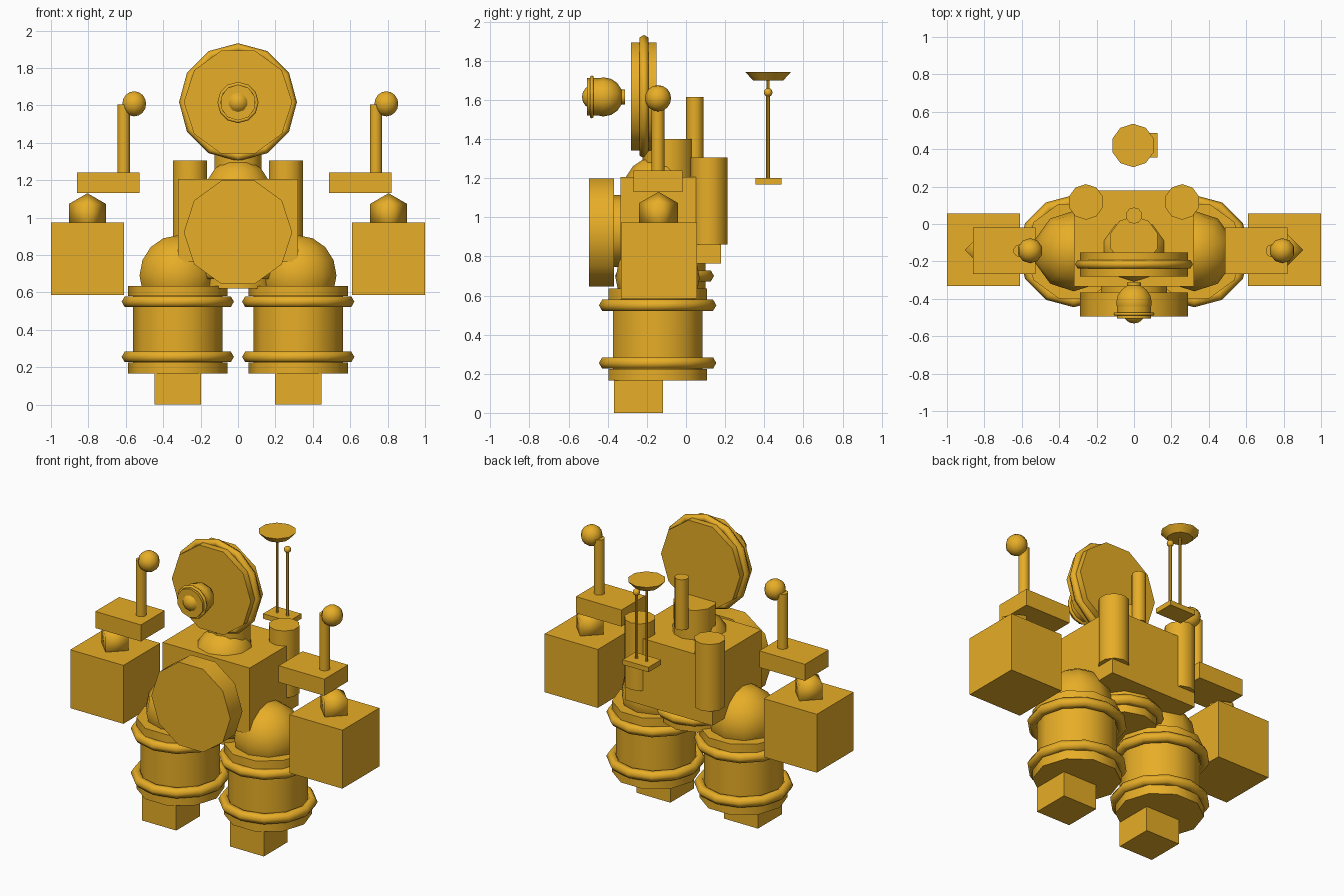
import bpy
from math import pi, radians

if "Cube" in bpy.data.objects:
    bpy.data.objects.remove(bpy.data.objects["Cube"])

paint = bpy.data.materials.new("orange_paint")
paint.diffuse_color = (0.80, 0.42, 0.02, 1)
paint.use_nodes = True
paint.node_tree.nodes["Principled BSDF"].inputs["Base Color"].default_value = paint.diffuse_color


def finish(name, loc, rot=(0, 0, 0), scale=(1, 1, 1), smooth=None):
    o = bpy.context.object
    o.name = name
    o.location, o.rotation_euler, o.scale = loc, rot, scale
    o.data.materials.append(paint)
    if smooth:
        bpy.ops.object.shade_smooth_by_angle(angle=radians(smooth))
    return o


def box(name, x, y, z):
    """Box from (min, max) pairs."""
    bpy.ops.mesh.primitive_cube_add(size=1)
    r = (x, y, z)
    return finish(name, [(a + b) / 2 for a, b in r], scale=[b - a for a, b in r])


def rod(name, x, y, z0, z1, r, r2=None, n=10, turn=0):
    """Upright cylinder or truncated cone."""
    bpy.ops.mesh.primitive_cone_add(vertices=n, radius1=r, radius2=r if r2 is None else r2, depth=z1 - z0)
    return finish(name, (x, y, (z0 + z1) / 2), (0, 0, turn), smooth=40)


def disc(name, x, z, y0, y1, r, n=10, turn=0):
    """Cylinder lying along y; turn = 0 puts a corner at the top."""
    bpy.ops.mesh.primitive_cylinder_add(vertices=n, radius=r, depth=y1 - y0)
    o = finish(name, (x, (y0 + y1) / 2, z), smooth=40)
    o.rotation_euler = (pi / 2, turn, 0)
    return o


def ball(name, loc, r, seg=10, rings=8, rot=(0, 0, 0)):
    bpy.ops.mesh.primitive_uv_sphere_add(segments=seg, ring_count=rings, radius=r)
    return finish(name, loc, rot, smooth=120)


def ring(name, loc, major, minor, rot=(0, 0, 0)):
    bpy.ops.mesh.primitive_torus_add(major_segments=12, minor_segments=6,
                                     major_radius=major, minor_radius=minor)
    return finish(name, loc, rot, smooth=70)


for s, side in ((-1, "left"), (1, "right")):
    # legs: foot, drum with wider end caps, two hoops, domed hip
    lx, ly = 0.322 * s, -0.145
    box(side + "_foot", (lx - 0.125, lx + 0.125), (-0.367, -0.117), (0, 0.17))
    rod(side + "_leg_drum", lx, ly, 0.2, 0.6, 0.24, turn=pi / 2)
    rod(side + "_leg_cap_low", lx, ly, 0.165, 0.225, 0.265, turn=pi / 2)
    rod(side + "_leg_cap_high", lx, ly, 0.58, 0.635, 0.265, turn=pi / 2)
    for z in (0.255, 0.55):
        ring(side + "_leg_hoop", (lx, ly, z), 0.267, 0.033)
    ball(side + "_hip_dome", (lx, ly, 0.69), 0.215)

    # arm block and diamond joint
    ax = 0.805 * s
    box(side + "_arm_block", (ax - 0.195, ax + 0.195), (-0.332, 0.055), (0.585, 0.973))
    ball(side + "_arm_joint", (ax, -0.14, 1.015), 0.115, 4, 2)

    # back tank
    rod(side + "_tank", 0.257 * s, 0.118, 0.86, 1.305, 0.095)

# shoulder plates with pipes: repeated by a shift, not mirrored
for dx, side in ((0, "right"), (-1.348, "left")):
    box(side + "_shoulder_plate", (0.487 + dx, 0.822 + dx), (-0.268, -0.018), (1.13, 1.24))
    rod(side + "_pipe", 0.737 + dx, -0.143, 1.235, 1.605, 0.034)
    ball(side + "_pipe_ball", (0.793 + dx, -0.143, 1.608), 0.067)

# pelvis
rod("pelvis", 0, -0.11, 0.62, 0.77, 0.21)
ring("pelvis_hoop", (0, -0.11, 0.70), 0.22, 0.033)

# torso and chest drum
box("torso", (-0.32, 0.32), (-0.335, 0.18), (0.763, 1.205))
disc("chest_spacer", 0, 0.93, -0.38, -0.32, 0.185)
disc("chest_drum", 0, 0.921, -0.495, -0.367, 0.29, turn=pi / 2)

# neck
ball("neck_dome", (0, -0.14, 1.13), 0.185)
rod("neck", 0, -0.09, 1.2, 1.40, 0.132)
rod("rear_tube", 0, 0.045, 1.28, 1.615, 0.044)

# head
flat = (pi / 2, 0, 0)
disc("head_drum", 0, 1.617, -0.28, -0.152, 0.29, turn=pi / 2)
ring("head_rim", (0, -0.215, 1.617), 0.289, 0.026, (pi / 2, pi / 2, 0))

# eye in front of the head
disc("eye_stem", 0, 1.615, -0.365, -0.313, 0.038)
ball("eye_ball", (0, -0.422, 1.615), 0.1, rot=flat)
disc("eye_collar", 0, 1.615, -0.505, -0.43, 0.096)
ring("eye_rim", (0, -0.481, 1.615), 0.1, 0.01, flat)
ball("eye_lens", (0, -0.468, 1.615), 0.064, rot=flat)

# rear antenna unit
box("antenna_base", (-0.065, 0.125), (0.355, 0.487), (1.167, 1.2))
rod("dish_mast", -0.005, 0.42, 1.19, 1.71, 0.008, n=8)
rod("antenna_dish", -0.005, 0.42, 1.70, 1.742, 0.078, 0.116)
rod("signal_mast", 0.07, 0.42, 1.19, 1.63, 0.01, n=8)
ball("signal_tip", (0.07, 0.42, 1.638), 0.022)
